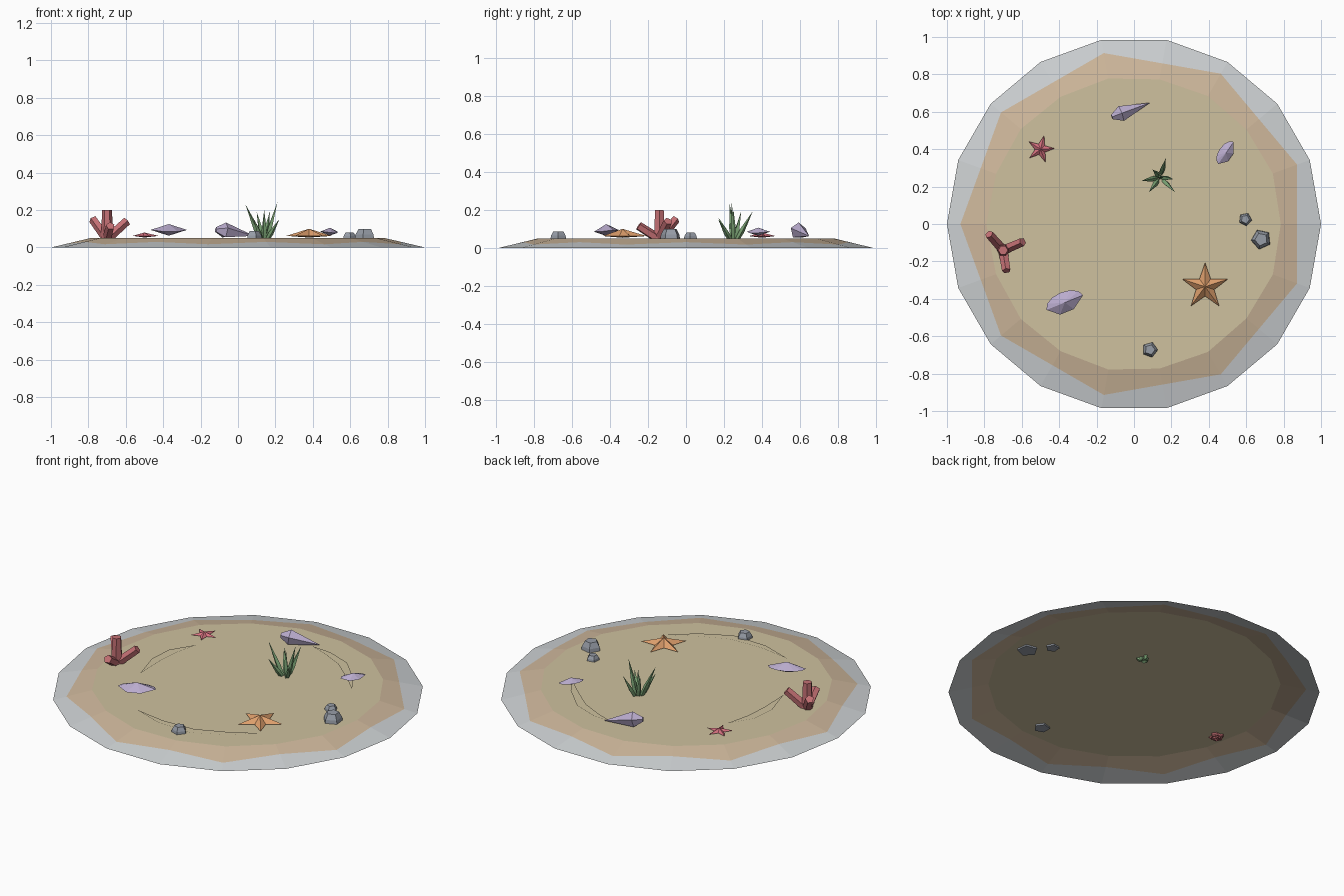
import bpy, bmesh
from math import sin, cos, pi, radians
from mathutils import Vector

cube = bpy.data.objects.get("Cube")
if cube:
    bpy.data.objects.remove(cube, do_unlink=True)


def material(name, r, g, b):
    """Flat colour from 0-255 display values."""
    col = [(c / 255) ** 2.2 for c in (r, g, b)] + [1]
    m = bpy.data.materials.new(name)
    m.use_nodes = True
    m.diffuse_color = col
    bsdf = m.node_tree.nodes["Principled BSDF"]
    bsdf.inputs["Base Color"].default_value = col
    bsdf.inputs["Roughness"].default_value = 0.9
    return m


SAND = material("dry sand", 205, 192, 157)
WET = material("wet sand", 205, 182, 154)
RIM = material("pale grey rim", 204, 208, 210)
STONE = material("stone grey", 150, 156, 166)
LILAC = material("shell lilac", 184, 170, 204)
GREEN = material("grass green", 122, 162, 116)
CORAL = material("coral red", 196, 112, 116)
ORANGE = material("starfish orange", 222, 158, 108)
PINK = material("starfish pink", 212, 112, 126)

TOP = 0.05  # height of the sand surface


def finish(name, bm, mats, closed=True):
    bmesh.ops.remove_doubles(bm, verts=bm.verts, dist=1e-5)
    if closed:
        bmesh.ops.recalc_face_normals(bm, faces=bm.faces)
    mesh = bpy.data.meshes.new(name)
    bm.to_mesh(mesh)
    bm.free()
    for m in mats:
        mesh.materials.append(m)
    obj = bpy.data.objects.new(name, mesh)
    bpy.context.collection.objects.link(obj)
    return obj


def bridge(bm, a, b, mat=0):
    n = len(a)
    for i in range(n):
        j = (i + 1) % n
        bm.faces.new((a[i], a[j], b[j], b[i])).material_index = mat


def fan(bm, ring, tip):
    for i in range(len(ring)):
        bm.faces.new((ring[i], ring[(i + 1) % len(ring)], tip))


def tube(name, path, radii, sides, mat, spin=0.0):
    """Faceted tube along a straight path; a zero radius makes a point."""
    bm = bmesh.new()
    path = [Vector(p) for p in path]
    q = (path[-1] - path[0]).to_track_quat('Z', 'Y')
    rings = []
    for p, r in zip(path, radii):
        r = max(r, 2e-4)
        angles = [spin + 2 * pi * i / sides for i in range(sides)]
        rings.append([bm.verts.new(p + q @ Vector((r * cos(a), r * sin(a), 0))) for a in angles])
    for a, b in zip(rings, rings[1:]):
        bridge(bm, a, b)
    bm.faces.new(rings[0][::-1])
    bm.faces.new(rings[-1])
    return finish(name, bm, [mat])


# Sand bed: open-bottomed mound in three colour bands
bm = bmesh.new()


def bed_ring(radius_a, radius_b, z_a, z_b):
    ring = []
    for i in range(18):
        r, z = (radius_b, z_b) if i % 2 else (radius_a, z_a)
        a = radians(20 * i)
        ring.append(bm.verts.new((r * cos(a), r * sin(a), z)))
    return ring


outer = bed_ring(1, 1, 0, 0)
middle = bed_ring(0.872, 0.928, 0.03, 0.017)
inner = bed_ring(0.785, 0.79, TOP, TOP)
bridge(bm, outer, middle, 2)
bridge(bm, middle, inner, 1)
bm.faces.new(inner)
finish("sand_bed", bm, [SAND, WET, RIM], closed=False)


# Low crescent ripples on the sand
def ripple(name, points, width):
    bm = bmesh.new()
    pts = [Vector((x, y, TOP + 0.004)) for x, y in points]
    left, right = [], []
    for i, p in enumerate(pts):
        d = (pts[min(i + 1, len(pts) - 1)] - pts[max(i - 1, 0)]).normalized()
        w = width / 2 * sin(pi * i / (len(pts) - 1))
        side = Vector((-d.y, d.x, 0)) * w
        left.append(bm.verts.new(p + side))
        right.append(bm.verts.new(p - side))
    for i in range(len(pts) - 1):
        bm.faces.new((right[i], right[i + 1], left[i + 1], left[i]))
    finish(name, bm, [SAND], closed=False)


ripple("ripple_back", [(.05, .625), (.17, .6), (.31, .54), (.45, .41), (.54, .3)], .05)
ripple("ripple_side", [(-.47, .28), (-.53, .14), (-.54, 0), (-.51, -.19)], .06)
ripple("ripple_front", [(-.26, -.58), (-.07, -.63), (.14, -.63), (.31, -.55), (.45, -.45)], .05)


# Starfish: five-pointed ring rising to a ridge centre
def starfish(name, x, y, size, height, turn, mat):
    bm = bmesh.new()
    ring = []
    for i in range(10):
        r = size * (0.4 if i % 2 else 1)
        a = radians(turn + 36 * i)
        ring.append(bm.verts.new((x + r * cos(a), y + r * sin(a), TOP + 0.012)))
    fan(bm, ring, bm.verts.new((x, y, TOP + height)))
    fan(bm, ring[::-1], bm.verts.new((x, y, TOP + 0.003)))
    finish(name, bm, [mat])


starfish("large_starfish", .38, -.335, .128, .05, 90, ORANGE)
starfish("small_starfish", -.5, .4, .075, .03, 75, PINK)


# Fan shells: half-round rim between an upper and a lower peak
def fan_shell(name, x, y, width, z, thick, turn):
    bm = bmesh.new()
    c, s = cos(radians(turn)), sin(radians(turn))

    def vert(u, v, w):
        return bm.verts.new((x + u * c - v * s, y + u * s + v * c, w))

    ring = []
    for i in range(7):
        a = pi * i / 6
        ring.append(vert(width * cos(a), width * 0.55 * sin(a), z))
    ring.append(vert(-width * 0.45, -width * 0.48, z - thick * 0.3))
    ring.append(vert(width * 0.3, -width * 0.48, z - thick * 0.3))
    fan(bm, ring, vert(0, 0, z + thick))
    fan(bm, ring[::-1], vert(0, 0, z - thick))
    finish(name, bm, [LILAC])


fan_shell("large_fan_shell", -.37, -.42, .105, .094, .031, 22)
fan_shell("small_fan_shell", .492, .38, .072, .085, .021, 55)

# Spiral shell: long spindle with a blunt crown
tube("spiral_shell", [(-.118, .572, .095), (-.07, .59, .09), (.085, .648, .062)],
     [.014, .044, 0], 5, LILAC, spin=.3)

# Grass tuft
blade_tips = [(.04, .23, .23), (.21, .24, .24), (.17, .35, .19), (.08, .17, .16),
              (.22, .17, .15), (.1, .29, .19), (.14, .25, .2)]
root = Vector((.14, .25, .035))
for i, tip in enumerate(blade_tips):
    tip = Vector(tip)
    base = root + Vector((tip.x - root.x, tip.y - root.y, 0)) * 0.15
    tube(f"grass_blade_{i + 1}", [base, base.lerp(tip, .35), tip], [.011, .014, 0], 4, GREEN, spin=i)

# Branching coral
trunk = Vector((-.7, -.14, .035))
tube("coral_trunk", [trunk, (-.7, -.14, .2)], [.034, .026], 6, CORAL)
for i, tip in enumerate([(-.775, -.055, .15), (-.595, -.095, .14), (-.682, -.25, .115)]):
    tube(f"coral_branch_{i + 1}", [trunk + Vector((0, 0, .01)), tip], [.026, .024], 5, CORAL, spin=.4)

# Stones: chipped five-sided blocks
for i, (x, y, r, h, turn) in enumerate([(.68, -.082, .056, .05, .1),
                                        (.595, .025, .037, .03, .5),
                                        (.085, -.672, .044, .037, .6)]):
    tube(f"stone_{i + 1}", [(x, y, TOP - .01), (x, y, TOP + h * .4), (x, y, TOP + h)],
         [r, r * .92, r * .62], 5, STONE, spin=turn)
